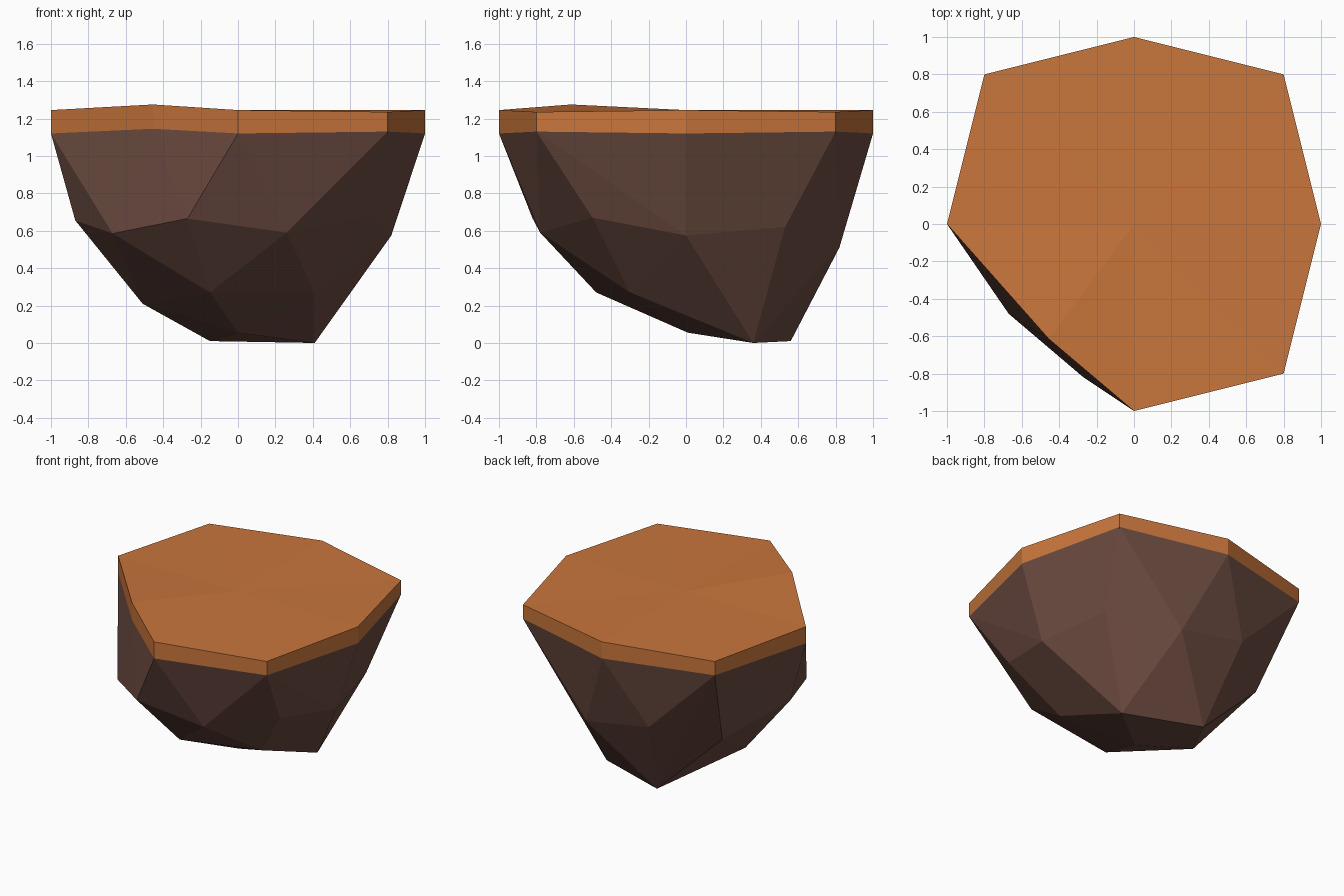
import bpy, bmesh

if "Cube" in bpy.data.objects:
    bpy.data.objects.remove(bpy.data.objects["Cube"])


def finish(bm, name, color):
    bmesh.ops.recalc_face_normals(bm, faces=bm.faces)
    mesh = bpy.data.meshes.new(name)
    bm.to_mesh(mesh)
    bm.free()
    mat = bpy.data.materials.new(name + "_colour")
    mat.diffuse_color = color
    mat.use_nodes = True
    mat.node_tree.nodes["Principled BSDF"].inputs["Base Color"].default_value = mat.diffuse_color
    mesh.materials.append(mat)
    obj = bpy.data.objects.new(name, mesh)
    bpy.context.collection.objects.link(obj)
    return obj


# Rim outline shared by both parts: x, y, height of the slab underside
RIM = [(1, 0, 1.12), (0.8, 0.8, 1.13), (0, 1, 1.12), (-0.8, 0.8, 1.13),
       (-1, 0, 1.12), (-0.455, -0.615, 1.145), (0, -1, 1.12), (0.8, -0.8, 1.13)]

# Middle ring of the rock, then its lower ring and lowest knob
MIDDLE = [(0.82, 0, 0.575), (0.70, 0.53, 0.62), (0.26, 0.82, 0.51),
          (-0.27, 0.83, 0.61), (-0.66, 0.51, 0.50), (-0.87, 0, 0.655),
          (-0.67, -0.48, 0.585), (-0.27, -0.82, 0.665),
          (0.26, -0.78, 0.59), (0.70, -0.50, 0.67)]
LOWER = [(0.41, -0.30, 0.27), (0.41, 0.36, 0.0), (-0.15, 0.56, 0.01),
         (-0.51, 0.02, 0.21), (-0.15, -0.48, 0.27), (0, 0.01, 0.055)]

# Faceted rock body
bm = bmesh.new()
for p in RIM + MIDDLE + LOWER:
    bm.verts.new(p)
hull = bmesh.ops.convex_hull(bm, input=bm.verts)
inner = set(hull["geom_interior"] + hull["geom_unused"])
bmesh.ops.delete(bm, geom=[v for v in inner if isinstance(v, bmesh.types.BMVert)],
                 context='VERTS')
finish(bm, "rock_body", (0.153, 0.072, 0.053, 1))

# Top slab: rim walls with a fan on top
bm = bmesh.new()
low = [bm.verts.new(p) for p in RIM]
high = []
for x, y, z in RIM:
    corner = abs(x) == 0.8
    top = 1.235 if corner else z + (0.13 if z == 1.145 else 0.125)
    high.append(bm.verts.new((x, y, top)))
centre = bm.verts.new((0, 0, 1.245))
for i in range(len(RIM)):
    j = (i + 1) % len(RIM)
    bm.faces.new((low[i], low[j], high[j], high[i]))
    bm.faces.new((high[i], high[j], centre))
bm.faces.new(low[::-1])
finish(bm, "top_slab", (0.58, 0.18, 0.045, 1))
